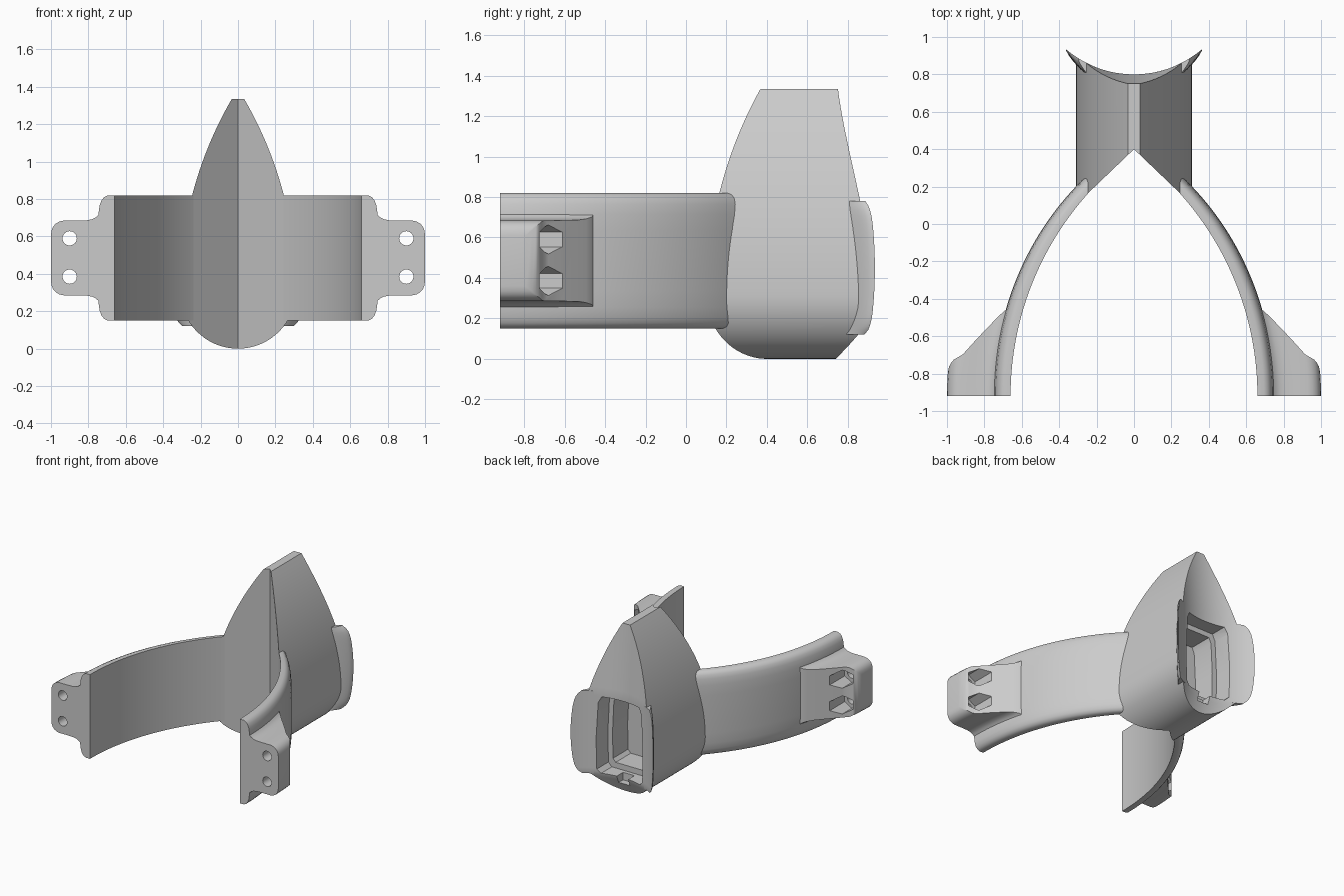
import bpy, bmesh, math

if "Cube" in bpy.data.objects:
    bpy.data.objects.remove(bpy.data.objects["Cube"])

R = 1.624                       # inner radius of the arch arms
CX, CY, ZC = 0.66 - R, -0.92, 0.485


def loft(name, rings):
    """Closed solid through a list of equal-length point rings."""
    bm = bmesh.new()
    vs = [[bm.verts.new(p) for p in r] for r in rings]
    n = len(vs[0])
    for a, b in zip(vs, vs[1:]):
        for i in range(n):
            j = (i + 1) % n
            bm.faces.new((a[i], a[j], b[j], b[i]))
    bm.faces.new(vs[0])
    bm.faces.new(vs[-1])
    bmesh.ops.recalc_face_normals(bm, faces=bm.faces)
    me = bpy.data.meshes.new(name)
    bm.to_mesh(me)
    bm.free()
    ob = bpy.data.objects.new(name, me)
    bpy.context.collection.objects.link(ob)
    return ob


def activate(ob):
    bpy.ops.object.select_all(action='DESELECT')
    ob.select_set(True)
    bpy.context.view_layer.objects.active = ob


def boolean(ob, tool, op='DIFFERENCE'):
    activate(ob)
    m = ob.modifiers.new("bool", 'BOOLEAN')
    m.operation, m.solver, m.object = op, 'EXACT', tool
    bpy.ops.object.modifier_apply(modifier=m.name)
    bpy.data.objects.remove(tool)


def finish(ob, mirror=True, angle=32):
    activate(ob)
    bpy.ops.object.shade_smooth_by_angle(angle=math.radians(angle))
    if mirror:
        m = ob.modifiers.new("mirror", 'MIRROR')
        m.use_mirror_merge = False


def prism(outline, y0, y1):
    return loft("cutter", [[(x, y, z) for x, z in outline] for y in (y0, y1)])


def ngon(n, r, x, z):
    return [(x + r * math.sin(2 * math.pi * i / n), z + r * math.cos(2 * math.pi * i / n))
            for i in range(n)]


def arc_x(y):
    return CX + math.sqrt(R * R - (y - CY) ** 2)


# Curved arm: bulged section swept along the arc, ending in the keel
half = [(0.035, 0.335), (0.055, 0.326), (0.07, 0.308), (0.08, 0.28), (0.087, 0.23), (0.09, 0.15)]
section = [(0, -0.335)] + [(t, -h) for t, h in half] + [(t, h) for t, h in half[::-1]] + [(0, 0.335)]
rings = []
for i in range(37):
    a = math.radians(42.2) * i / 36
    k = 1 - 0.2 * (i / 36) ** 3
    rings.append([(CX + (R + t * k) * math.cos(a), CY + (R + t * k) * math.sin(a), ZC + h)
                  for t, h in section])
rings.append([(x - 0.034, y + 0.036, z) for x, y, z in rings[-1]])
finish(loft("arm", rings))

# Bolt ear: flared lug blending into the arm
prof = [(0.01, .332), (0.03, .332), (0.036, .308), (0.05, .275), (0.065, .252), (0.08, .235),
        (0.10, .217), (0.12, .207), (0.15, .201), (0.21, .2), (0.27, .2), (0.295, .195),
        (0.315, .183), (0.328, .168), (0.336, .15), (0.34, .125)]
rings = []
for d, h in prof:
    if d < 0.096:
        y1 = -0.46 + (0.096 - d) * 0.5
    elif d <= 0.28:
        y1 = -0.46 - (d - 0.096) * 1.36
    else:
        y1 = -0.79 + 0.08 * math.sqrt(max(0, 1 - ((d - 0.28) / 0.06) ** 2))
    ys = [CY + (y1 - CY) * i / 12 for i in range(13)]
    rings.append([(arc_x(y) + d, y, ZC + h) for y in ys] +
                 [(arc_x(y) + d, y, ZC - h) for y in ys[::-1]])
ear = loft("bolt_ear", rings)
for z in (0.385, 0.59):
    boolean(ear, prism(ngon(32, 0.038, 0.9, z), -1.0, -0.4))
    boolean(ear, prism(ngon(6, 0.072, 0.9, z), -0.80, -0.4))
finish(ear)


# Keel body: teardrop section, V-shaped front, concave saddle at the back
def width(z):
    if z < 0.31:
        return math.sqrt(max(0, 0.31 ** 2 - (0.31 - z) ** 2))
    return 0.31 - (2.035 - math.sqrt(2.035 ** 2 - (z - 0.31) ** 2))


def back(x, z):
    return 1.363 - math.sqrt(0.317 - x * x) - 0.09 * max(0, z - 0.78) - 0.46 * max(0, 0.13 - z)


zs = [0.31 * (1 - math.cos(math.pi / 2 * (i + 0.4) / 16.4)) for i in range(16)]
zs += [0.31 + 0.47 * i / 14 for i in range(15)] + [0.78 + 0.555 * i / 16 for i in range(1, 17)]
us = [i / 10 - 1 for i in range(21)]
rings = []
for z in zs:
    xs = [u * width(z) for u in us]
    rings.append([(x, 0.4 - 0.958 * abs(x), z) for x in xs] + [(x, back(x, z), z) for x in xs[::-1]])
body = loft("keel_body", rings)

# Stepped pocket in the saddle, with a drain notch in its lower lip
right = [(0.17, 0.13), (0.20, 0.16), (0.205, 0.4), (0.19, 0.69), (0.165, 0.74)]
outline = right + [(-x, z) for x, z in right[::-1]]
boolean(body, prism(outline, 0.69, 1.1))
boolean(body, prism([(x * 0.8, 0.45 + (z - 0.45) * 0.86) for x, z in outline], 0.5, 1.1))
boolean(body, prism([(-0.05, 0.07), (0.05, 0.07), (0.05, 0.2), (-0.05, 0.2)], 0.72, 1.1))
finish(body, mirror=False)

# Saddle wing: thin flared lip beside the body
rings = []
for i in range(29):
    z = 0.12 + 0.66 * i / 28
    q = (z - 0.45) / 0.33
    w = 0.363 - 0.03 * q ** 2 - 0.035 * q ** 10
    ks = [j / 10 for j in range(11)]
    pts = [(0.22 + (w - 0.22) * k, k) for k in ks]
    rings.append([(x, back(x, z) - 0.006 - 0.07 * (1 - k) ** 0.7, z) for x, k in pts] +
                 [(x, back(x, z) + 0.001, z) for x, k in pts[::-1]])
finish(loft("saddle_wing", rings))
